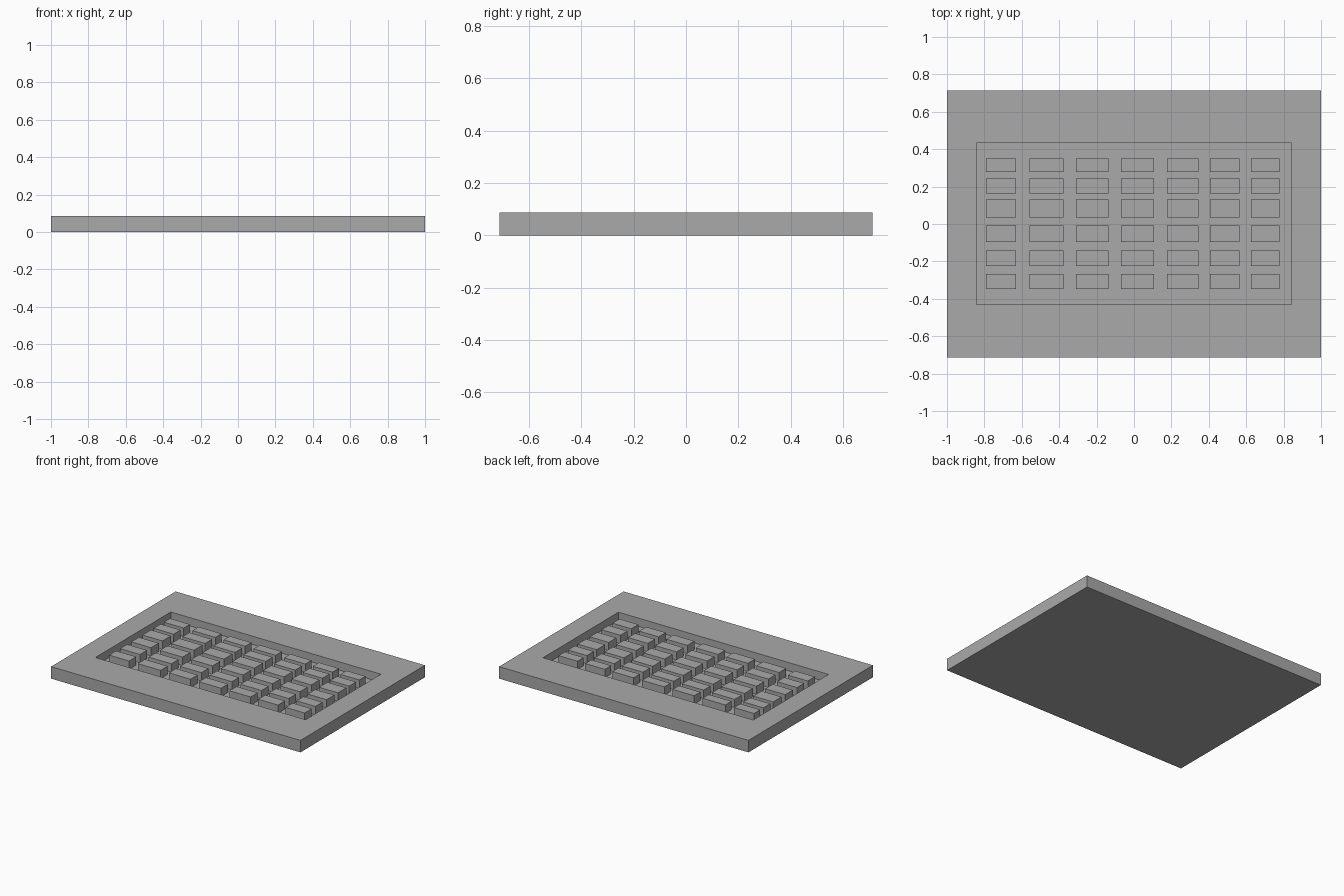
import bpy
import bmesh
from mathutils import Matrix, Vector

cube = bpy.data.objects.get("Cube")
if cube:
    bpy.data.objects.remove(cube, do_unlink=True)

HEIGHT = 0.087
FLOOR = 0.027

grey = bpy.data.materials.new("plain grey")
grey.use_nodes = True
colour = (0.4, 0.4, 0.4, 1)
grey.diffuse_color = colour
grey.node_tree.nodes["Principled BSDF"].inputs["Base Color"].default_value = colour


def add_box(bm, x, y, z):
    """Add a box spanning the given (low, high) ranges."""
    spans = (x, y, z)
    centre = Vector([(a + b) / 2 for a, b in spans])
    size = Vector([b - a for a, b in spans])
    matrix = Matrix.Translation(centre) @ Matrix.Diagonal(size).to_4x4()
    bmesh.ops.create_cube(bm, size=1, matrix=matrix)


def finish(bm, name):
    mesh = bpy.data.meshes.new(name)
    bm.to_mesh(mesh)
    bm.free()
    mesh.materials.append(grey)
    obj = bpy.data.objects.new(name, mesh)
    bpy.context.collection.objects.link(obj)
    return obj


# Tray: a slab whose top face is inset to the recess outline and pushed down
recess_x, recess_y = (-0.843, 0.843), (-0.43, 0.434)
bm = bmesh.new()
add_box(bm, (-1, 1), (-0.713, 0.713), (0, HEIGHT))
bm.normal_update()
top = max(bm.faces, key=lambda f: f.normal.z)
bmesh.ops.inset_region(bm, faces=[top], thickness=0.1)
for v in top.verts:
    v.co.x = recess_x[v.co.x > 0]
    v.co.y = recess_y[v.co.y > 0]
well = bmesh.ops.extrude_discrete_faces(bm, faces=[top])["faces"][0]
for v in well.verts:
    v.co.z = FLOOR
bmesh.ops.recalc_face_normals(bm, faces=bm.faces)
finish(bm, "tray")

# Blocks: uneven columns and rows standing on the recess floor
columns = [(-0.79, -0.63), (-0.56, -0.377), (-0.31, -0.137), (-0.07, 0.108),
           (0.176, 0.345), (0.406, 0.564), (0.626, 0.778)]
rows = [(-0.348, -0.267), (-0.224, -0.143), (-0.096, -0.008),
        (0.034, 0.13), (0.162, 0.242), (0.278, 0.349)]
for r, y in enumerate(rows, 1):
    for c, x in enumerate(columns, 1):
        bm = bmesh.new()
        add_box(bm, x, y, (FLOOR, HEIGHT))
        finish(bm, f"block_row_{r}_column_{c}")
